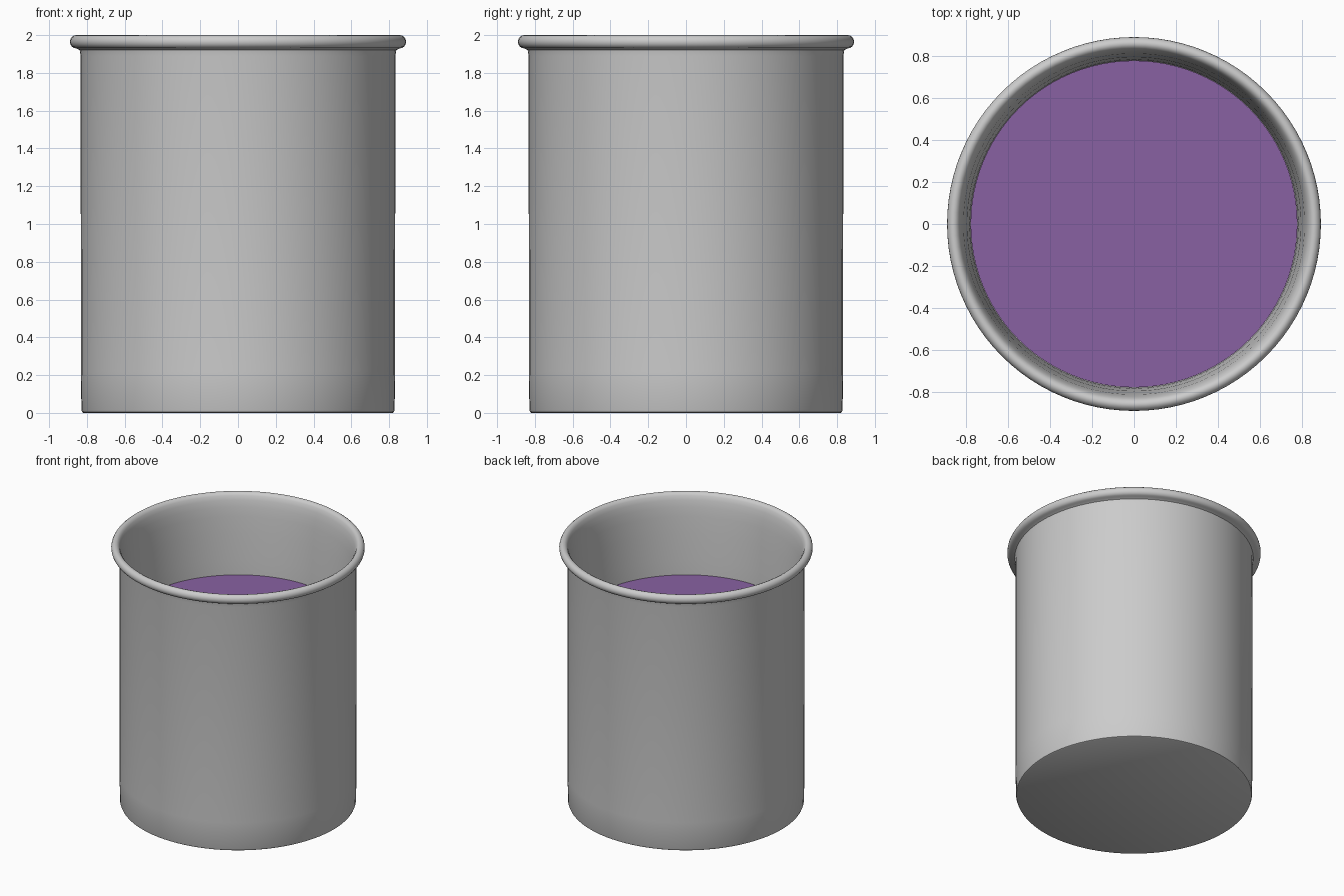
import bpy, bmesh, math

if "Cube" in bpy.data.objects:
    bpy.data.objects.remove(bpy.data.objects["Cube"])

SEGMENTS = 96


def material(name, rgb):
    m = bpy.data.materials.new(name)
    m.diffuse_color = (*rgb, 1)
    m.use_nodes = True
    m.node_tree.nodes["Principled BSDF"].inputs["Base Color"].default_value = m.diffuse_color
    return m


def lathe(name, profile, mat):
    """Spin an (r, z) profile around the z axis; ends on the axis get merged."""
    bm = bmesh.new()
    verts = [bm.verts.new((r, 0, z)) for r, z in profile]
    edges = [bm.edges.new(pair) for pair in zip(verts, verts[1:])]
    bmesh.ops.spin(bm, geom=verts + edges, axis=(0, 0, 1), cent=(0, 0, 0),
                   angle=math.tau, steps=SEGMENTS, use_duplicate=False)
    bmesh.ops.remove_doubles(bm, verts=bm.verts, dist=1e-4)
    bmesh.ops.recalc_face_normals(bm, faces=bm.faces)
    mesh = bpy.data.meshes.new(name)
    bm.to_mesh(mesh)
    bm.free()
    mesh.materials.append(mat)
    obj = bpy.data.objects.new(name, mesh)
    bpy.context.collection.objects.link(obj)
    bpy.context.view_layer.objects.active = obj
    obj.select_set(True)
    bpy.ops.object.shade_smooth_by_angle(angle=math.radians(40))
    obj.select_set(False)
    return obj


grey = material("light grey metal", (0.6, 0.6, 0.6))
purple = material("purple liquid", (0.25, 0.12, 0.36))

# Cup: base, outer wall, rolled rim, flared inner wall, inner floor
rim = [(0.857 + 0.033 * math.cos(a), 1.965 + 0.035 * math.sin(a))
       for a in (math.radians(-90 + 22.5 * i) for i in range(9))]
cup = [(0, 0), (0.818, 0), (0.825, 0.004), (0.829, 0.015), (0.832, 0.22),
       (0.833, 1.89), (0.838, 1.92)] + rim + [
       (0.843, 1.994), (0.832, 1.98), (0.822, 1.95), (0.812, 1.90),
       (0.805, 1.83), (0.795, 1.70), (0.785, 1.50), (0.780, 1.38),
       (0.780, 0.08), (0.76, 0.06), (0, 0.06)]
lathe("cup", cup, grey)

# Liquid filling the cup to a flat surface
lathe("liquid", [(0, 0.07), (0.755, 0.07), (0.778, 0.09), (0.778, 1.39), (0, 1.39)], purple)
